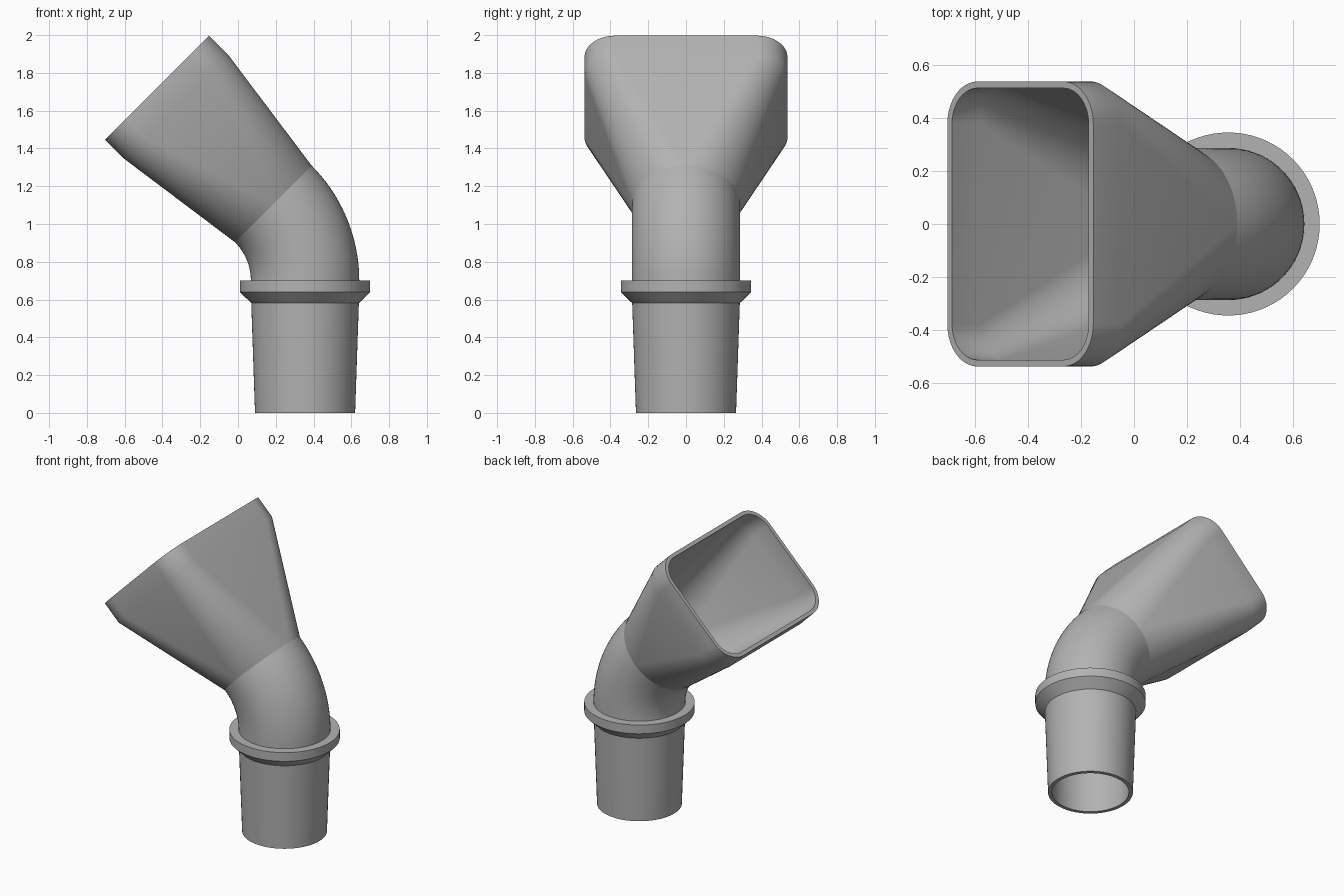
import bpy, bmesh, math
from mathutils import Vector

cube = bpy.data.objects.get("Cube")
if cube:
    bpy.data.objects.remove(cube, do_unlink=True)

grey = bpy.data.materials.new("grey plastic")
grey.use_nodes = True
colour = (0.45, 0.45, 0.45, 1)
grey.diffuse_color = colour
grey.node_tree.nodes["Principled BSDF"].inputs["Base Color"].default_value = colour

AXIS_X, BEND_Z, BEND_R = 0.355, 0.70, 0.575
BEND = math.radians(45)
WALL = 0.025
STEPS = 18          # segments per quarter turn


def section(angle, along, half_u, half_v, corner):
    """Rounded rectangle across the pipe axis; a circle when all sizes match."""
    u = Vector((math.cos(angle), 0, math.sin(angle)))
    v = Vector((0, 1, 0))
    axis = u.cross(v)
    centre = Vector((AXIS_X - BEND_R, 0, BEND_Z)) + u * BEND_R + axis * along
    points = []
    for q, (su, sv) in enumerate([(1, 1), (-1, 1), (-1, -1), (1, -1)]):
        for i in range(STEPS + 1):
            t = (q + i / STEPS) * math.pi / 2
            points.append(centre + u * (su * (half_u - corner) + corner * math.cos(t))
                          + v * (sv * (half_v - corner) + corner * math.sin(t)))
    return points


def circle(r, z=BEND_Z, angle=0):
    return section(angle, z - BEND_Z, r, r, r)


def loft(name, *chains):
    """Skin each chain of sections into one mesh object."""
    bm = bmesh.new()
    for chain in chains:
        rings = [[bm.verts.new(p) for p in ring] for ring in chain]
        for a, b in zip(rings, rings[1:]):
            for i in range(len(a)):
                j = (i + 1) % len(a)
                bm.faces.new((a[i], a[j], b[j], b[i]))
    bmesh.ops.remove_doubles(bm, verts=bm.verts, dist=0.0001)
    mesh = bpy.data.meshes.new(name)
    bm.to_mesh(mesh)
    bm.free()
    mesh.materials.append(grey)
    obj = bpy.data.objects.new(name, mesh)
    bpy.context.collection.objects.link(obj)
    bpy.ops.object.select_all(action="DESELECT")
    obj.select_set(True)
    bpy.context.view_layer.objects.active = obj
    bpy.ops.object.shade_smooth_by_angle(angle=math.radians(25))
    return obj


PIPE = 0.287
BORE = PIPE - WALL

# Tapered hollow spigot, skinned from the bore round to the outside
loft("spigot", [circle(BORE), circle(0.24, 0), circle(0.265, 0), circle(0.285, 0.585)])

# Stop collar with a chamfered underside
loft("collar", [circle(0.284, 0.58), circle(0.345, 0.64), circle(0.345, 0.70), circle(PIPE, 0.70)])

# Bent pipe, outside and bore
angles = [BEND * i / 24 for i in range(25)]
loft("elbow",
     [circle(PIPE, angle=a) for a in angles],
     [circle(BORE, angle=a) for a in reversed(angles)])

# Round-to-rectangular funnel with a short straight lip
LENGTH, LIP = 0.87, 0.145


def mouth(along, inset):
    return section(BEND, along, 0.389 - inset, 0.537 - inset, 0.16 - inset)


loft("funnel", [circle(PIPE, angle=BEND), mouth(LENGTH - LIP, 0), mouth(LENGTH, 0),
                mouth(LENGTH, WALL), mouth(LENGTH - LIP, WALL), circle(BORE, angle=BEND)])
